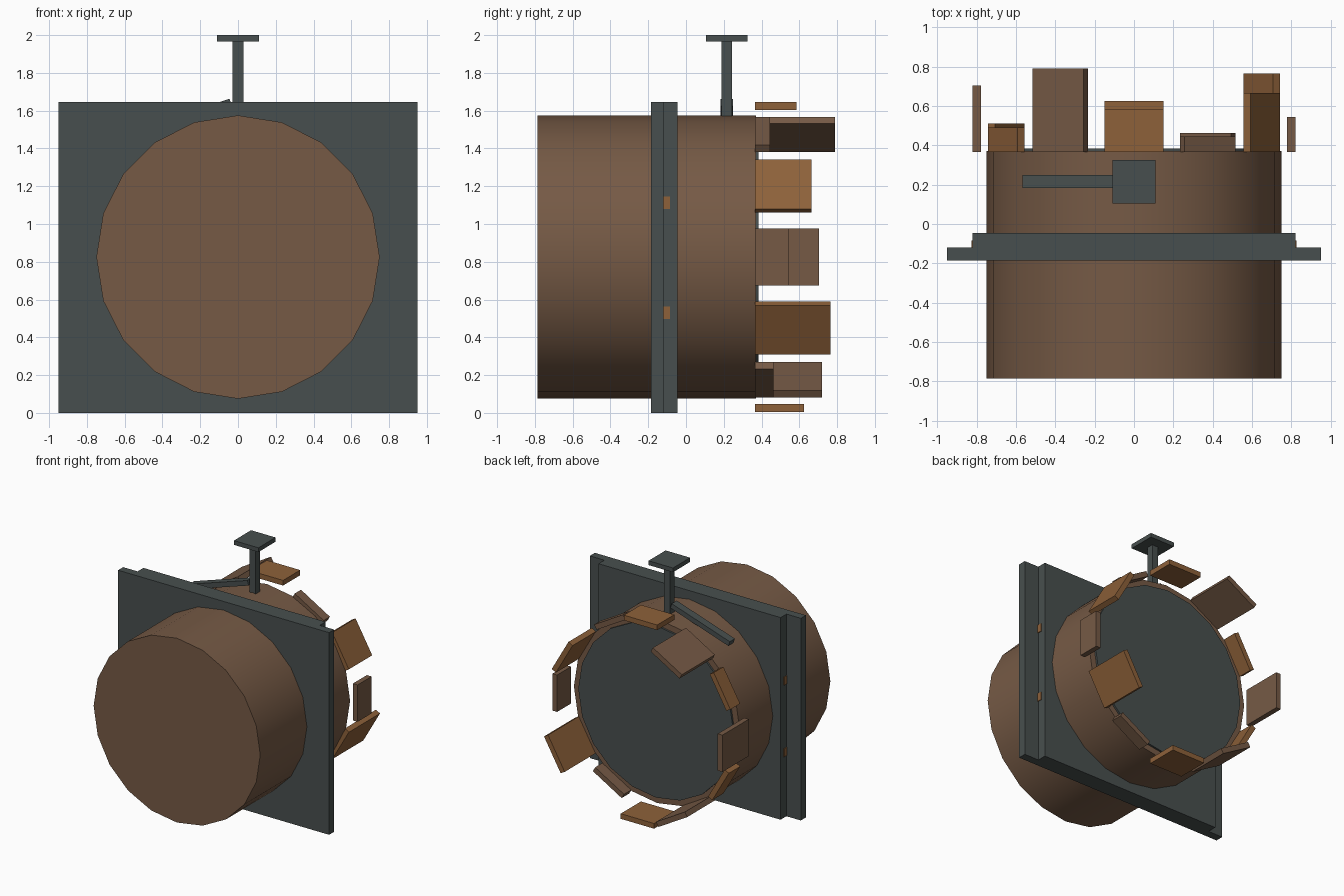
import bpy
import math
from mathutils import Vector

if "Cube" in bpy.data.objects:
    bpy.data.objects.remove(bpy.data.objects["Cube"])


def material(name, rgb):
    m = bpy.data.materials.new(name)
    m.use_nodes = True
    m.diffuse_color = (*rgb, 1)
    m.node_tree.nodes["Principled BSDF"].inputs["Base Color"].default_value = (*rgb, 1)
    return m


brown = material("brown_wood", (0.18, 0.102, 0.06))
tan = material("orange_wood", (0.27, 0.12, 0.042))
iron = material("dark_iron", (0.064, 0.078, 0.077))

AXIS_Z = 0.825   # height of the barrel axis
BACK = 0.37      # y of the barrel's back end


def box(name, lo, hi, mat, tilt=0):
    """Box between two corners, turned about its centre around the y axis."""
    lo, hi = Vector(lo), Vector(hi)
    bpy.ops.mesh.primitive_cube_add(size=1, location=(lo + hi) / 2, rotation=(0, tilt, 0))
    ob = bpy.context.object
    ob.name = name
    ob.scale = hi - lo
    bpy.ops.object.transform_apply(location=False, rotation=False, scale=True)
    ob.data.materials.append(mat)
    return ob


def drum(name, radius, y0, y1, mat):
    """Twenty-sided cylinder lying along y."""
    bpy.ops.mesh.primitive_cylinder_add(vertices=20, radius=radius, depth=y1 - y0,
                                        location=(0, (y0 + y1) / 2, AXIS_Z),
                                        rotation=(math.pi / 2, 0, 0))
    ob = bpy.context.object
    ob.name = name
    ob.data.materials.append(mat)
    bpy.ops.object.shade_smooth_by_angle(angle=math.radians(30))
    return ob


# Barrel and its back disc
drum("barrel", 0.75, -0.785, BACK, brown)
drum("back_disc", 0.70, BACK - 0.02, 0.385, iron)

# Square mounting plates with studs on the side edges
box("front_plate", (-0.95, -0.185, 0), (0.95, -0.12, 1.645), iron)
box("rear_plate", (-0.82, -0.12, 0), (0.82, -0.045, 1.645), iron)
for side, label in ((1, "left"), (-1, "right")):
    for z in (0.53, 1.113):
        box(f"stud_{label}", (side * 0.82 - 0.006, -0.123, z - 0.033),
            (side * 0.82 + 0.006, -0.085, z + 0.033), tan)

# Post with a square cap and a sloping lever
box("post", (-0.028, 0.187, 1.55), (0.028, 0.243, 1.97), iron)
box("post_cap", (-0.11, 0.105, 1.965), (0.11, 0.325, 2.0), iron)
box("lever", (-0.575, 0.183, 1.539), (-0.025, 0.248, 1.579), iron, tilt=math.radians(-18))

# Ring of twelve planks behind the barrel: back end of each, every 30 degrees
ends = [0.585, 0.445, 0.665, 0.545, 0.765, 0.462,
        0.625, 0.72, 0.51, 0.705, 0.49, 0.79]
for i, end in enumerate(ends):
    a = math.radians(30 * i)
    r = 0.80 if i % 3 == 0 else 0.75
    x, z = r * math.sin(a), AXIS_Z + r * math.cos(a)
    box(f"plank_{i + 1}", (x - 0.15, BACK - 0.005, z - 0.021),
        (x + 0.15, end, z + 0.021), brown if i % 2 else tan, tilt=a)
